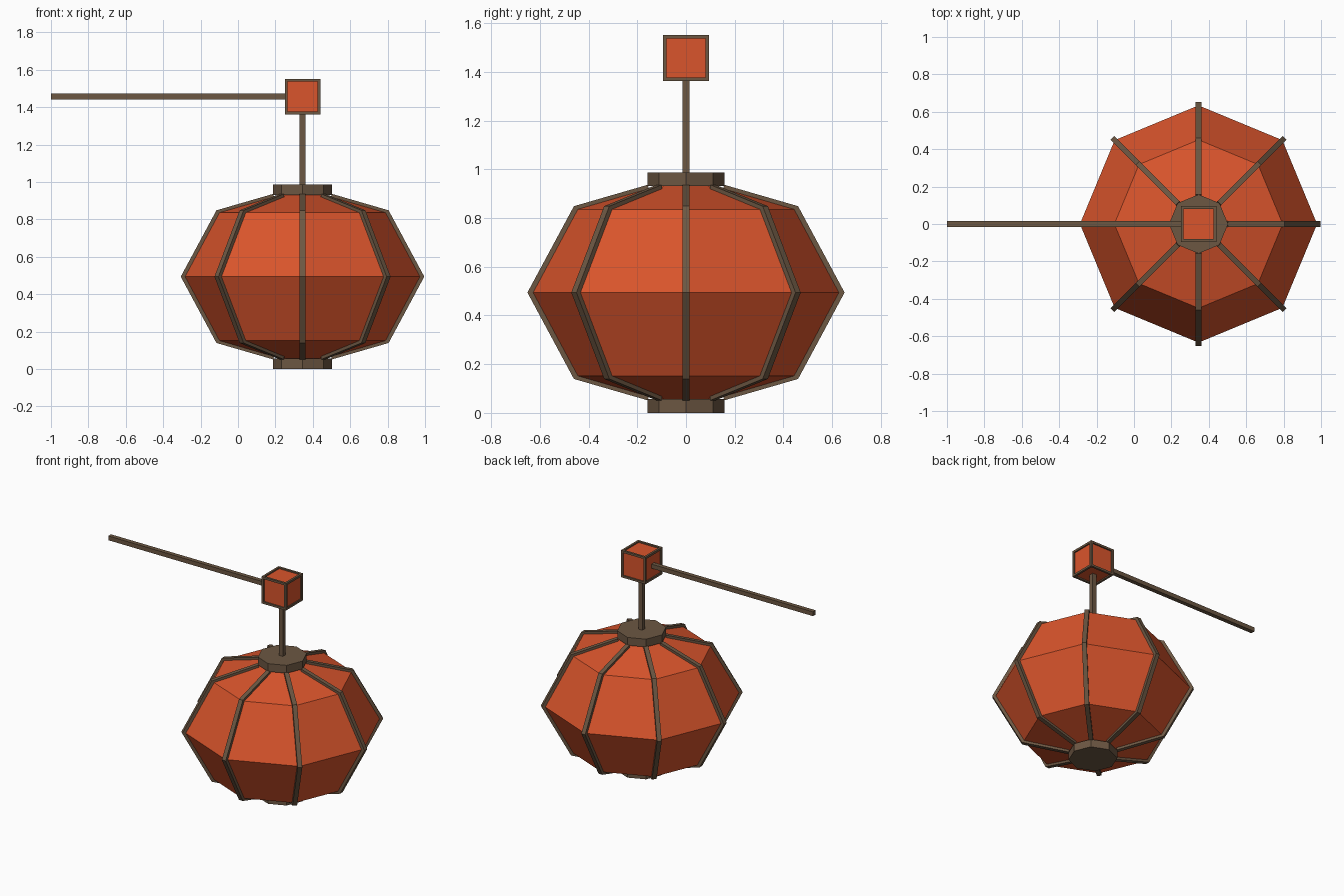
import bpy, bmesh
from math import pi, cos, sin
from mathutils import Vector, Matrix

if "Cube" in bpy.data.objects:
    bpy.data.objects.remove(bpy.data.objects["Cube"])

CX = 0.345      # lantern axis
MID = 0.494     # lantern mid height
ROD = 0.03      # thickness of ribs and rods


def material(name, color):
    m = bpy.data.materials.new(name)
    m.diffuse_color = color
    m.use_nodes = True
    m.node_tree.nodes["Principled BSDF"].inputs["Base Color"].default_value = m.diffuse_color
    return m


paper = material("orange_paper", (0.70, 0.09, 0.025, 1))
wood = material("brown_wood", (0.15, 0.095, 0.055, 1))


def finish(bm, name, mat, loc=(0, 0, 0)):
    bmesh.ops.recalc_face_normals(bm, faces=bm.faces)
    me = bpy.data.meshes.new(name)
    bm.to_mesh(me)
    bm.free()
    me.materials.append(mat)
    ob = bpy.data.objects.new(name, me)
    ob.location = loc
    bpy.context.collection.objects.link(ob)
    return ob


def add_box(bm, size, at=(0, 0, 0)):
    mat = Matrix.Translation(at) @ Matrix.Diagonal((*size, 1))
    bmesh.ops.create_cube(bm, size=1, matrix=mat)


def box(name, mat, size, loc):
    bm = bmesh.new()
    add_box(bm, size)
    return finish(bm, name, mat, loc)


def lathe(name, mat, profile, loc):
    """Closed eight-sided body from (radius, z) pairs."""
    bm = bmesh.new()
    rings = [[bm.verts.new((r * cos(i * pi / 4), r * sin(i * pi / 4), z))
              for i in range(8)] for r, z in profile]
    for a, b in zip(rings, rings[1:]):
        for i in range(8):
            j = (i + 1) % 8
            bm.faces.new((a[i], a[j], b[j], b[i]))
    bm.faces.new(rings[0][::-1])
    bm.faces.new(rings[-1])
    return finish(bm, name, mat, loc)


def mitred(path, d):
    """Offset a (radius, z) path sideways by d, keeping constant thickness."""
    pts = [Vector(p) for p in path]
    dirs = [(b - a).normalized() for a, b in zip(pts, pts[1:])]
    norms = [Vector((t.y, -t.x)) for t in dirs]
    out = []
    for i, p in enumerate(pts):
        n1, n2 = norms[max(i - 1, 0)], norms[min(i, len(norms) - 1)]
        out.append(p + (n1 + n2) * d / (1 + n1.dot(n2)))
    return out


# Paper body
lower = [(0.45, -0.342), (0.634, 0)]
upper = [(0.45, 0.342)]
lathe("lantern_body", paper,
      [(0.11, -0.441)] + lower + upper + [(0.11, 0.441)], (CX, 0, MID))

# Eight bent ribs along the corners of the body
path = [(0.153, -0.428)] + lower + upper + [(0.153, 0.428)]
outer, inner = mitred(path, ROD / 2), mitred(path, -ROD / 2)
bm = bmesh.new()
for k in range(8):
    rot = Matrix.Rotation(k * pi / 4, 3, 'Z')
    sections = []
    for o, i in zip(outer, inner):
        corners = [(o, -1), (o, 1), (i, 1), (i, -1)]
        sections.append([bm.verts.new(rot @ Vector((p.x, s * ROD / 2, p.y)))
                         for p, s in corners])
    for a, b in zip(sections, sections[1:]):
        for i in range(4):
            j = (i + 1) % 4
            bm.faces.new((a[i], a[j], b[j], b[i]))
    bm.faces.new(sections[0])
    bm.faces.new(sections[-1])
finish(bm, "lantern_ribs", wood, (CX, 0, MID))

# Top and bottom octagonal caps
for name, z in (("bottom_cap", 0), ("top_cap", 0.931)):
    lathe(name, wood, [(0.158, 0), (0.158, 0.056)], (CX, 0, z))

# Hanging rod and horizontal arm
BOX_Z = 1.457
box("hanging_rod", wood, (ROD, ROD, 0.42), (CX, 0, 1.17))
box("arm", wood, (1.27, ROD, ROD), (-0.365, 0, BOX_Z))

# Small cube lamp with its edge frame
box("joint_cube", paper, (0.172,) * 3, (CX, 0, BOX_Z))
bm = bmesh.new()
BAR, SIDE = 0.015, 0.19
off = (SIDE - BAR) / 2
for axis in range(3):
    for s in (-1, 1):
        for t in (-1, 1):
            size, at = [BAR] * 3, [0] * 3
            size[axis] = SIDE
            at[(axis + 1) % 3] = s * off
            at[(axis + 2) % 3] = t * off
            add_box(bm, size, at)
finish(bm, "joint_frame", wood, (CX, 0, BOX_Z))
